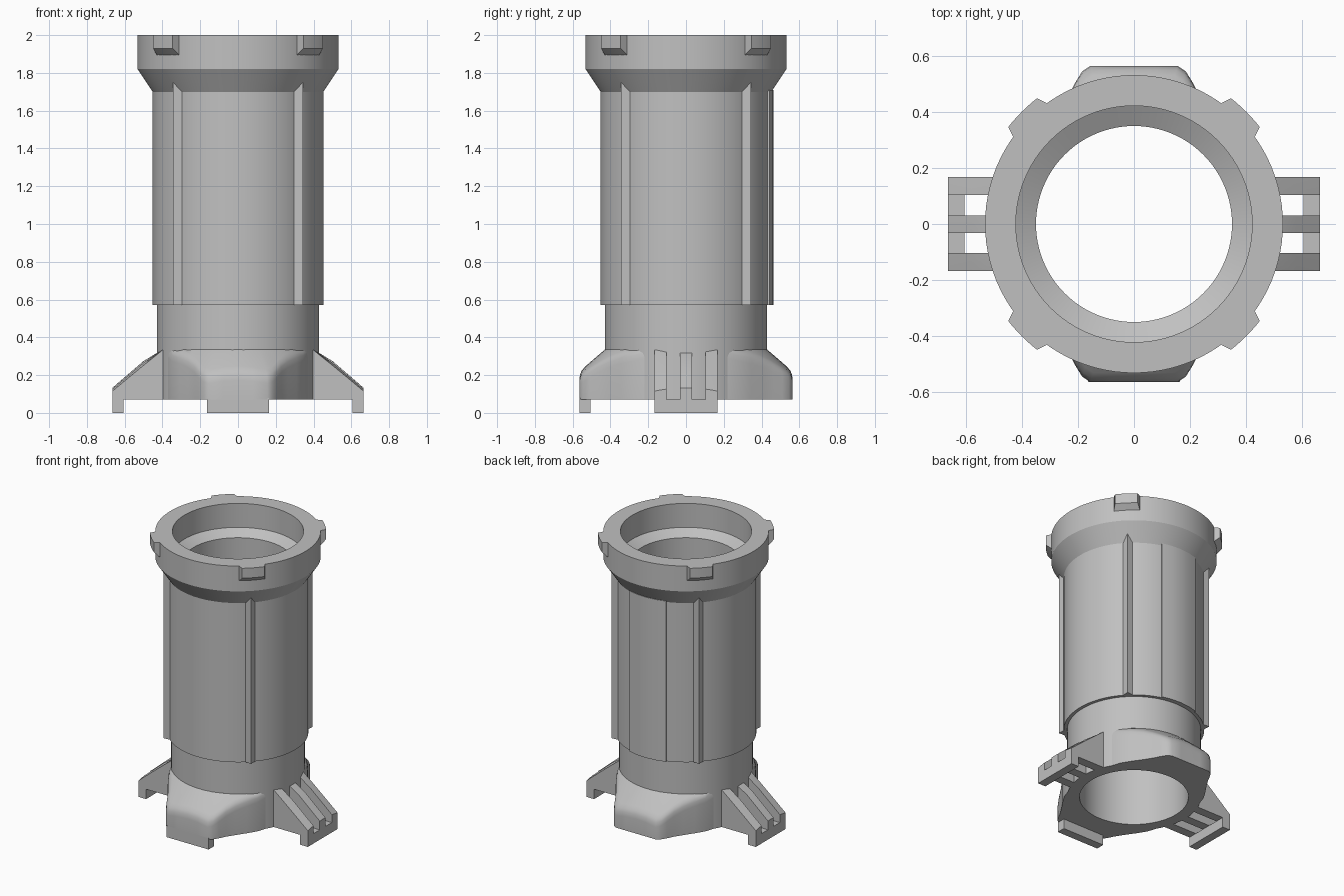
import bpy, bmesh
from math import cos, sin, radians, hypot, pi

cube = bpy.data.objects.get("Cube")
if cube:
    bpy.data.objects.remove(cube, do_unlink=True)

grey = bpy.data.materials.new("matte_grey")
grey.use_nodes = True
grey.diffuse_color = (0.53, 0.53, 0.53, 1)
grey.node_tree.nodes["Principled BSDF"].inputs["Base Color"].default_value = (0.53, 0.53, 0.53, 1)


def loft(name, sections, closed=False, angle=30):
    """Skin a row of equal closed sections; cap the ends unless it loops."""
    bm = bmesh.new()
    rings = [[bm.verts.new(p) for p in s] for s in sections]
    n = len(rings[0])
    for i in range(len(rings) if closed else len(rings) - 1):
        a, b = rings[i], rings[(i + 1) % len(rings)]
        for j in range(n):
            k = (j + 1) % n
            bm.faces.new((a[j], a[k], b[k], b[j]))
    if not closed:
        bm.faces.new(rings[0])
        bm.faces.new(rings[-1])
    bmesh.ops.recalc_face_normals(bm, faces=bm.faces)
    mesh = bpy.data.meshes.new(name)
    bm.to_mesh(mesh)
    bm.free()
    mesh.materials.append(grey)
    obj = bpy.data.objects.new(name, mesh)
    bpy.context.collection.objects.link(obj)
    bpy.ops.object.select_all(action='DESELECT')
    obj.select_set(True)
    bpy.context.view_layer.objects.active = obj
    bpy.ops.object.shade_smooth_by_angle(angle=radians(angle))
    return obj


def polar(r, a, z):
    return (r * cos(a), r * sin(a), z)


def cone_z(x, y):
    """Height of the sloping skirt shared by the base lugs and brackets."""
    return min(0.335, 0.335 - 0.86 * (hypot(x, y) - 0.43))


# Hollow tube with flared collar and stepped bore
profile = [(0.35, 0.07), (0.43, 0.07), (0.43, 0.57), (0.452, 0.57), (0.452, 1.70),
           (0.532, 1.82), (0.532, 2.0), (0.422, 2.0), (0.422, 1.83), (0.35, 1.79)]
SEG = 96
loft("tube_body", [[polar(r, 2 * pi * i / SEG, z) for r, z in profile]
                   for i in range(SEG)], closed=True)

# Ridges down the body and lugs around the collar, on the diagonals
for q, place in enumerate(("back_left", "back_right", "front_right", "front_left")):
    mid = radians(45 + 90 * q)

    def ridge_section(z):
        c, s = cos(mid), sin(mid)
        return [(r * c - t * s, r * s + t * c, z)
                for r, t in ((0.44, -0.04), (0.485, 0), (0.44, 0.04))]
    loft("ridge_" + place, [ridge_section(0.57), ridge_section(1.78)], angle=20)

    sections = []
    for i in range(7):
        f = i / 3 - 1
        inner, outer = mid + radians(9.2) * f, mid + radians(7.4) * f
        sections.append([polar(0.50, inner, 1.895), polar(0.531, inner, 1.895),
                         polar(0.567, outer, 1.93), polar(0.567, outer, 2.0),
                         polar(0.531, inner, 2.0), polar(0.50, inner, 2.0)])
    loft("collar_lug_" + place, sections)

# Shallow raised pad on the back of the body
loft("back_pad", [[polar(r, radians(a), z) for r, z in
                   ((0.42, 0.57), (0.463, 0.57), (0.463, 1.71), (0.42, 1.71))]
                  for a in (73, 82, 91, 100, 109)])

# Flared lugs at the front and back of the base
half = [(0.37, 0.22), (0.35, 0.28), (0.31, 0.345), (0.265, 0.41), (0.23, 0.465),
        (0.207, 0.51), (0.185, 0.545), (0.155, 0.565), (0.08, 0.565)]
outline = half + [(0, 0.565)] + [(-x, y) for x, y in reversed(half)]
for side, place in ((-1, "front"), (1, "back")):
    sections = []
    for x, y in outline:
        r = hypot(x, y)
        z = cone_z(x, y)

        def at(f, h):
            return (x * f, y * f * side, h)
        top = cone_z(x * 0.94, y * 0.94)
        sections.append([at(0.40 / r, 0.07), at(1, 0.07), at(1, z - 0.045),
                         at(0.993, z - 0.015), at(0.975, z + 0.007),
                         at(0.94, top), at(min(0.43 / r, 0.93), 0.335),
                         at(0.40 / r, 0.335)])
    loft("base_lug_" + place, sections, angle=40)


def box(name, x0, x1, y0, y1, z0, z1):
    loft(name, [[(x, y0, z0), (x, y1, z0), (x, y1, z1), (x, y0, z1)] for x in (x0, x1)])


# Foot plate under the front lug only
box("front_foot", -0.165, 0.165, -0.565, -0.505, 0, 0.08)

# Slotted brackets at the sides: three sloping fins joined by a foot bar
for side, place in ((1, "left"), (-1, "right")):
    box("bracket_bar_" + place, side * 0.605, side * 0.665, -0.167, 0.167, 0, 0.07)
    for y0, part in ((-0.167, "front"), (-0.033, "middle"), (0.103, "back")):
        sections = []
        for y in (y0, y0 + 0.032, y0 + 0.064):
            tops = [(side * x, y, cone_z(x, y)) for x in (0.665, 0.58, 0.50, 0.40, 0.37)]
            sections.append([(side * 0.37, y, 0.07), (side * 0.665, y, 0.07)] + tops)
        loft("bracket_fin_" + part + "_" + place, sections)
